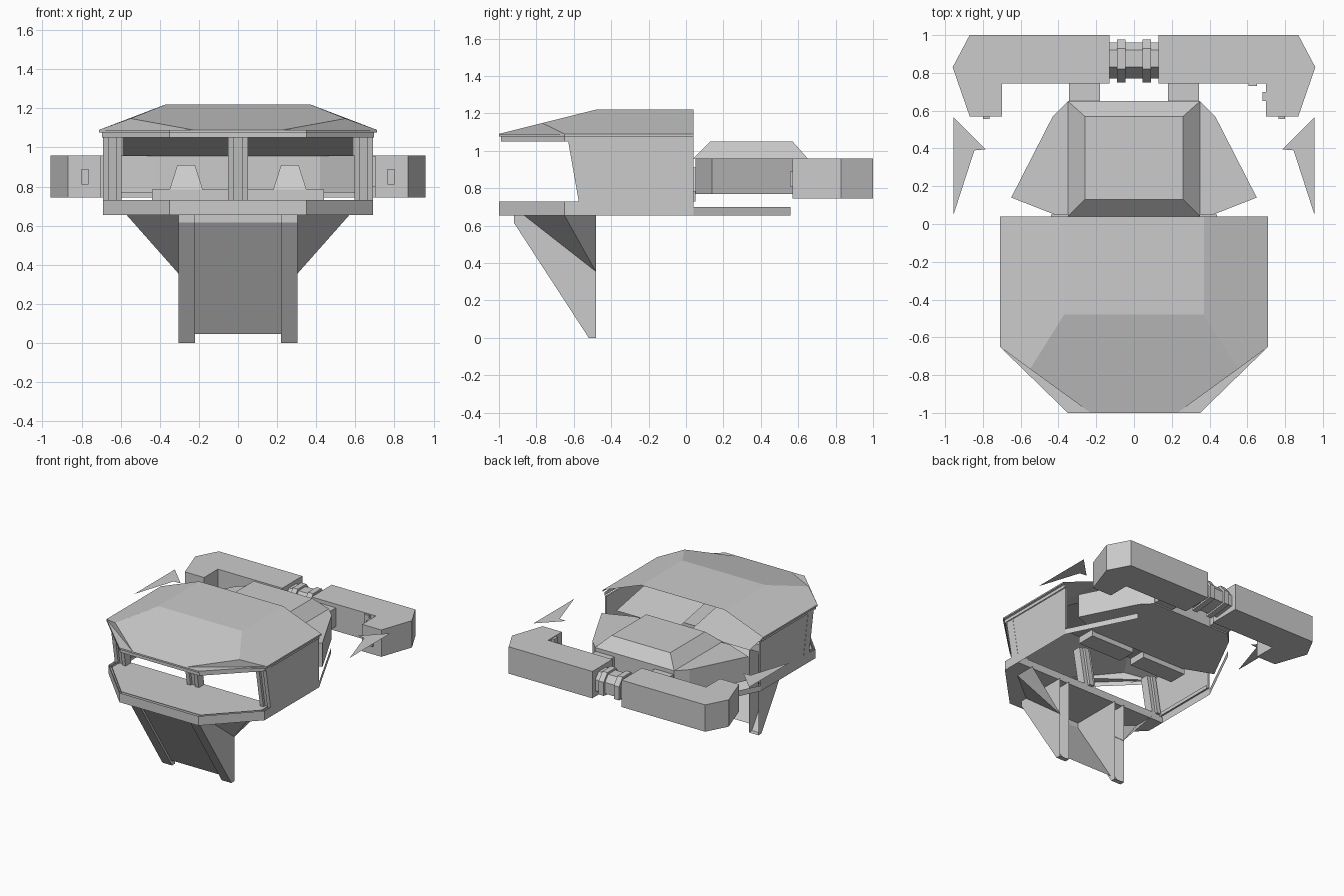
import bpy, bmesh

if "Cube" in bpy.data.objects:
    bpy.data.objects.remove(bpy.data.objects["Cube"])


def finish(name, bm):
    bmesh.ops.recalc_face_normals(bm, faces=bm.faces)
    me = bpy.data.meshes.new(name)
    bm.to_mesh(me)
    bm.free()
    ob = bpy.data.objects.new(name, me)
    bpy.context.collection.objects.link(ob)
    return ob


def prism(name, pts, lo, hi, axis='z'):
    """Extrude a 2D outline along z (points are x,y) or along x (points are y,z)."""
    bm = bmesh.new()
    put = (lambda p, h: (p[0], p[1], h)) if axis == 'z' else (lambda p, h: (h, p[0], p[1]))
    a = [bm.verts.new(put(p, lo)) for p in pts]
    b = [bm.verts.new(put(p, hi)) for p in pts]
    bm.faces.new(a)
    bm.faces.new(b)
    n = len(pts)
    for i in range(n):
        j = (i + 1) % n
        bm.faces.new((a[i], a[j], b[j], b[i]))
    return finish(name, bm)


def box(name, x, y, z):
    return prism(name, [(x[0], y[0]), (x[1], y[0]), (x[1], y[1]), (x[0], y[1])], *z)


def hull(name, pts, open_sides=()):
    """Convex hull; open_sides are directions whose flat faces are left out."""
    bm = bmesh.new()
    for p in pts:
        bm.verts.new(p)
    bmesh.ops.convex_hull(bm, input=bm.verts)
    bmesh.ops.dissolve_limit(bm, angle_limit=0.03, verts=bm.verts, edges=bm.edges)
    bmesh.ops.recalc_face_normals(bm, faces=bm.faces)
    gone = [f for f in bm.faces if any(sum(a * b for a, b in zip(f.normal, d)) > 0.99 for d in open_sides)]
    bmesh.ops.delete(bm, geom=gone, context='FACES')
    return finish(name, bm)


def sheet(name, faces):
    bm = bmesh.new()
    for f in faces:
        bm.faces.new([bm.verts.new(p) for p in f])
    bmesh.ops.remove_doubles(bm, verts=bm.verts, dist=0.0001)
    return finish(name, bm)


def band(name, pts, lo, hi):
    """Upright strip along an open path."""
    return sheet(name, [[(*p, lo), (*q, lo), (*q, hi), (*p, hi)] for p, q in zip(pts, pts[1:])])


def mirror(ob):
    ob.modifiers.new("mirror", 'MIRROR').use_axis = (True, False, False)
    return ob


def both(pts):
    """Close a right-hand half outline by mirroring it across x = 0."""
    return pts + [(-p[0], *p[1:]) for p in reversed(pts)]


def deck(w, front, back=0.04):
    return both([(w, back), (w, -0.65), (0.35, front)])


# Roof: faceted shell, open below and behind, on two rim bands
hull("roof", both([(0.71, 0.04, 1.09), (0.71, -0.65, 1.09), (0.23, -1.0, 1.09),
                   (0.37, 0.04, 1.22), (0.37, -0.48, 1.22), (0.55, -0.768, 1.148)]),
     [(0, 0, -1), (0, 1, 0)])
mirror(sheet("roof_corner_ledge", [[(0.71, -0.65, 1.09), (0.23, -1.0, 1.09), (0.35, -1.0, 1.09)]]))
band("roof_rim_upper", deck(0.71, -1.0), 1.077, 1.09)
band("roof_rim_lower", deck(0.695, -0.99), 1.05, 1.077)

# Floor: front platform, with sills running back along the sides
prism("floor_lower", deck(0.69, -1.0, -0.5), 0.655, 0.70)
prism("floor_upper", deck(0.68, -0.985, -0.5), 0.70, 0.715)
band("floor_curb", deck(0.69, -1.0), 0.70, 0.73)
band("floor_inner_curb", deck(0.665, -0.975), 0.70, 0.73)
mirror(sheet("side_sill", [[(0.69, -0.5, 0.655), (0.69, 0.04, 0.655), (0.69, 0.04, 0.73), (0.69, -0.5, 0.73)]]))

# Side walls and window pillars
mirror(prism("side_wall", [(-0.63, 1.05), (-0.57, 0.71), (0.04, 0.71), (0.04, 1.05)], 0.675, 0.688, 'x'))
lean = [(-0.63, 1.05), (-0.57, 0.71), (-0.50, 0.71), (-0.56, 1.05)]
for i, (a, b, d) in enumerate(((0.66, 0.69, 0), (0.625, 0.66, 0.02), (0.595, 0.625, 0),
                               (0.02, 0.052, 0), (0.0, 0.02, 0.02))):
    mirror(prism(f"window_pillar_{i}", [(y + d, z) for y, z in lean], a, b, 'x'))

# Rear body with raised hatch
prism("rear_body", both([(0.42, 0.05), (0.65, 0.14), (0.43, 0.57), (0.35, 0.65)]), 0.77, 0.96)
hull("raised_hatch", both([(0.35, 0.04, 0.96), (0.35, 0.65, 0.96), (0.26, 0.13, 1.05), (0.26, 0.57, 1.05)]),
     [(0, 0, -1)])
mirror(sheet("lower_skirt", [[(0.69, 0.04, 0.655), (0.43, 0.56, 0.655),
                              (0.43, 0.56, 0.70), (0.69, 0.04, 0.70)]]))

# Interior: sloping overhead panel, desks and consoles
mirror(sheet("overhead_slope", [[(0.05, 0.04, 0.957), (0.59, 0.04, 0.957),
                                 (0.59, -0.45, 1.05), (0.05, -0.45, 1.05)]]))
mirror(box("desk", (0.05, 0.44), (-0.1, 0.05), (0.73, 0.785)))
mirror(hull("console", [(0.18, -0.1, 0.785), (0.35, -0.1, 0.785), (0.31, -0.04, 0.91), (0.22, -0.04, 0.91),
                        (0.18, 0.05, 0.785), (0.35, 0.05, 0.785), (0.31, 0.05, 0.91), (0.22, 0.05, 0.91)],
            [(0, 0, -1), (0, 1, 0)]))

# Support fins (hollow at the back), the panel between them and outer gussets
fin = [(-0.48, 0.655), (-0.92, 0.655), (-0.92, 0.615), (-0.52, 0.0), (-0.48, 0.0)]
mirror(hull("support_fin", [(x, y, z) for x in (0.22, 0.305) for y, z in fin], [(0, 0, 1), (0, 1, 0)]))
sheet("sloping_panel", [[(-0.22, -0.90, 0.615), (0.22, -0.90, 0.615),
                         (0.22, -0.53, 0.045), (-0.22, -0.53, 0.045)],
                        [(-0.22, -0.90, 0.615), (0.22, -0.90, 0.615),
                         (0.22, -0.90, 0.655), (-0.22, -0.90, 0.655)]])
A, B, C, F, E = ((0.3, -0.48, 0.35), (0.3, -0.87, 0.655), (0.57, -0.65, 0.655),
                 (0.45, -0.48, 0.52), (0.57, -0.48, 0.655))
mirror(sheet("gusset", [[A, B, C], [A, C, F], [C, E, F]]))

# Rear arms with end sensors, and two lugs on the right claw
mirror(prism("rear_arm", [(0.13, 1.0), (0.87, 1.0), (0.96, 0.83), (0.87, 0.57), (0.70, 0.57),
                          (0.70, 0.745), (0.13, 0.745)], 0.745, 0.96))
mirror(box("arm_sensor", (0.765, 0.80), (0.555, 0.57), (0.81, 0.89)))
box("arm_lug_a", (0.605, 0.65), (0.73, 0.775), (0.80, 0.955))
box("arm_lug_b", (0.68, 0.725), (0.65, 0.70), (0.80, 0.955))

# Central coupling with ribs, and links to the body
ring = [(0.77, 0.85), (0.83, 0.93), (0.92, 0.93), (0.96, 0.88), (0.96, 0.79), (0.79, 0.77)]
prism("coupling", ring, -0.13, 0.13, 'x')
rib = [(0.875 + (y - 0.875) * 1.2, 0.85 + (z - 0.85) * 1.2) for y, z in ring]
mirror(prism("coupling_rib", rib, 0.045, 0.09, 'x'))
mirror(box("arm_link", (0.18, 0.345), (0.64, 0.75), (0.78, 0.93)))

# Flat floating side blades
tip, root, tail, nose = (0.955, 0.565), (0.785, 0.395), (0.845, 0.39), (0.955, 0.05)
mirror(sheet("side_blade", [[(*p, 0.958) for p in f] for f in ((tip, root, tail), (tip, tail, nose))]))
